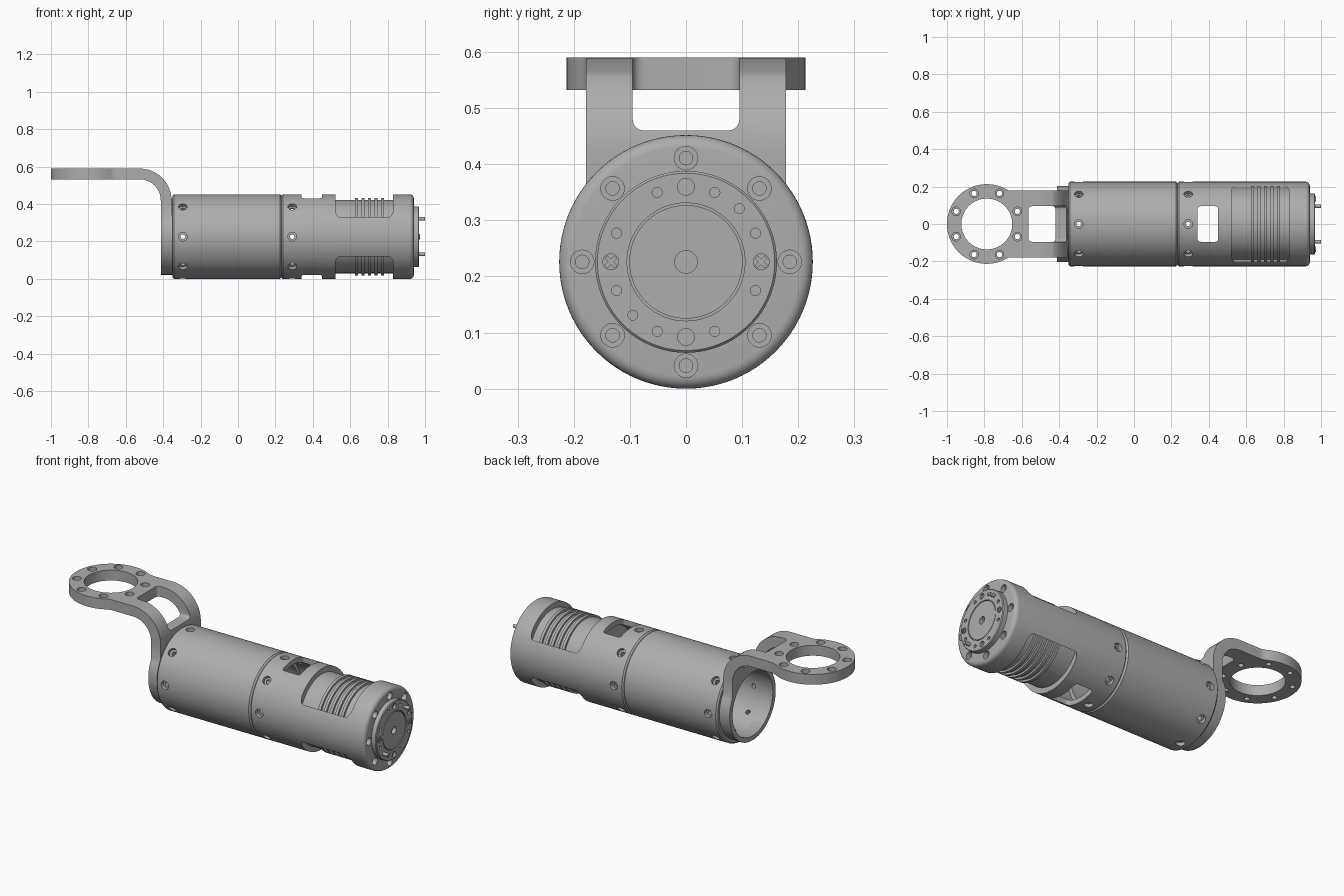
import bpy, bmesh
from math import pi, sin, cos, radians
from mathutils import Matrix

if "Cube" in bpy.data.objects:
    bpy.data.objects.remove(bpy.data.objects["Cube"], do_unlink=True)

C = 0.226                      # height of the barrel axis, also its radius
T = Matrix.Translation
ALONG_X = Matrix(((0, 0, 1), (1, 0, 0), (0, 1, 0))).to_4x4()
ALONG_Y = Matrix.Rotation(pi / 2, 4, 'X')
AXIS = T((0, 0, C)) @ ALONG_X

grey = bpy.data.materials.new("machined_grey")
grey.use_nodes = True
grey.diffuse_color = (0.42, 0.42, 0.42, 1)
grey.node_tree.nodes["Principled BSDF"].inputs["Base Color"].default_value = grey.diffuse_color


def lathe(bm, profile, mat, segs=96):
    """Spin (radius, distance) points around local z."""
    part = bmesh.new()
    vs = [part.verts.new((r, 0, t)) for r, t in profile]
    es = [part.edges.new((vs[i], vs[i + 1])) for i in range(len(vs) - 1)]
    if profile[0][0] > 0:
        es.append(part.edges.new((vs[-1], vs[0])))
    bmesh.ops.spin(part, geom=vs + es, axis=(0, 0, 1), cent=(0, 0, 0),
                   angle=2 * pi, steps=segs, use_duplicate=False)
    bmesh.ops.remove_doubles(part, verts=part.verts, dist=1e-5)
    add(bm, part, mat)


def prism(bm, pts, t0, t1, mat):
    """Extrude a flat outline from t0 to t1 on local z."""
    part = bmesh.new()
    face = part.faces.new([part.verts.new((a, b, t0)) for a, b in pts])
    top = bmesh.ops.extrude_face_region(part, geom=[face])["geom"]
    bmesh.ops.translate(part, vec=(0, 0, t1 - t0),
                        verts=[v for v in top if isinstance(v, bmesh.types.BMVert)])
    add(bm, part, mat)


def add(bm, part, mat):
    bmesh.ops.transform(part, matrix=mat, verts=part.verts)
    bmesh.ops.recalc_face_normals(part, faces=part.faces)
    tmp = bpy.data.meshes.new("tmp")
    part.to_mesh(tmp)
    part.free()
    bm.from_mesh(tmp)
    bpy.data.meshes.remove(tmp)


def rod(bm, r, t0, t1, mat, segs=24):
    lathe(bm, [(0, t0), (r, t0), (r, t1), (0, t1)], mat, segs)


def arc(cx, cy, r, a0, a1, n=12):
    return [(cx + r * cos(radians(a0 + (a1 - a0) * i / n)),
             cy + r * sin(radians(a0 + (a1 - a0) * i / n))) for i in range(n + 1)]


def rounded(x0, x1, y0, y1, r):
    return (arc(x1 - r, y1 - r, r, 0, 90, 6) + arc(x0 + r, y1 - r, r, 90, 180, 6)
            + arc(x0 + r, y0 + r, r, 180, 270, 6) + arc(x1 - r, y0 + r, r, 270, 360, 6))


def make(name, bm):
    me = bpy.data.meshes.new(name)
    bm.to_mesh(me)
    bm.free()
    me.materials.append(grey)
    ob = bpy.data.objects.new(name, me)
    bpy.context.scene.collection.objects.link(ob)
    return ob


def apply_modifiers(ob):
    dg = bpy.context.evaluated_depsgraph_get()
    me = bpy.data.meshes.new_from_object(ob.evaluated_get(dg))
    ob.modifiers.clear()
    ob.data = me


def combine(ob, bm, op='DIFFERENCE'):
    tool = make("tool", bm)
    tool.hide_render = True
    m = ob.modifiers.new("bool", 'BOOLEAN')
    m.object, m.operation, m.solver = tool, op, 'EXACT'
    apply_modifiers(ob)
    bpy.data.objects.remove(tool, do_unlink=True)


def finish(ob):
    ob.data.shade_smooth()
    ob.data.set_sharp_from_angle(angle=radians(32))


def counterbore(bm, mat, top, floor, end, r, hole):
    lathe(bm, [(0, top), (r, top), (r, floor), (hole, floor), (hole, end), (0, end)], mat, 24)


def side_holes(x, end):
    bm = bmesh.new()
    for i in range(8):
        mat = T((x, 0, C)) @ Matrix.Rotation(i * pi / 4, 4, 'X')
        counterbore(bm, mat, C + 0.02, C - 0.02, end, 0.023, 0.012)
    return bm


# Rear barrel: open tube with eight screw holes
bm = bmesh.new()
lathe(bm, [(0.178, -0.35), (0.218, -0.35), (C, -0.342), (C, 0.224), (0.218, 0.232), (0.178, 0.232)], AXIS)
rear = make("rear_barrel", bm)
combine(rear, side_holes(-0.295, 0.16))
finish(rear)

# Front barrel: tube with a closed nose
bm = bmesh.new()
nose = [(t, r) for r, t in arc(0.918, C - 0.022, 0.022, 90, 0, 6)]
lathe(bm, [(0, 0.85), (0.198, 0.85), (0.198, 0.25), (0.178, 0.25), (0.178, 0.232), (0.218, 0.232),
           (C, 0.24)] + nose + [(0, 0.94)], AXIS)
front = make("front_barrel", bm)
combine(front, side_holes(0.29, 0.18))
bm = bmesh.new()
prism(bm, rounded(0.34, 0.45, -0.095, 0.095, 0.015), -0.1, 0.6, Matrix())
prism(bm, rounded(0.52, 0.83, -0.2, 0.2, 0.025), -0.1, 0.6, Matrix())
for i in range(8):
    a = i * pi / 4
    counterbore(bm, AXIS @ T((0.185 * cos(a), 0.185 * sin(a), 0)), 0.96, 0.915, 0.895, 0.021, 0.012)
combine(front, bm)
finish(front)

# Ribbed motor core seen through the windows
profile = [(0, 0.47), (0.196, 0.47)]
for x in (0.625, 0.66, 0.695, 0.73, 0.765):
    profile += [(0.196, x), (0.207, x), (0.207, x + 0.016), (0.196, x + 0.016)]
profile += [(0.196, 0.86), (0, 0.86)]
bm = bmesh.new()
lathe(bm, profile, AXIS)
finish(make("motor_core", bm))

# Output flange with a groove, centre hole and bolt circle
bm = bmesh.new()
lathe(bm, [(0, 0.93), (0.162, 0.93), (0.162, 0.964), (0.158, 0.968), (0.105, 0.968), (0.105, 0.96),
           (0.101, 0.96), (0.101, 0.967), (0.02, 0.967), (0.02, 0.945), (0, 0.945)], AXIS)
flange = make("output_flange", bm)
bm = bmesh.new()
for i in range(8):
    a = (i + 0.5) * pi / 4
    rod(bm, 0.009, 0.95, 0.98, AXIS @ T((0.134 * cos(a), 0.134 * sin(a), 0)), 16)
for s in (-1, 1):
    rod(bm, 0.015, 0.955, 0.98, AXIS @ T((0, s * 0.134, 0)))
combine(flange, bm)
finish(flange)

# Cross-head screws and locating pins on the flange
for s, side in ((-1, "right"), (1, "left")):
    place = AXIS @ T((s * 0.134, 0, 0))
    bm = bmesh.new()
    rod(bm, 0.015, 0.95, 0.973, place)
    screw = make("flange_screw_" + side, bm)
    for turn in (pi / 4, -pi / 4):
        bm = bmesh.new()
        prism(bm, rounded(-0.012, 0.012, -0.003, 0.003, 0.001), 0.966, 0.98,
              place @ Matrix.Rotation(turn, 4, 'Z'))
        combine(screw, bm)
    finish(screw)
    bm = bmesh.new()
    rod(bm, 0.0095, 0.95, 1.0, AXIS @ T((s * 0.095, s * 0.095, 0)))
    finish(make("locating_pin_" + side, bm))

# Bracket: bent arm, horizontal ring plate and vertical ring plate
RX = -0.787
bm = bmesh.new()
prism(bm, [(-0.6, 0.532)] + arc(-0.525, 0.42, 0.112, 90, 0) + [(-0.413, 0.22), (-0.355, 0.22)]
      + arc(-0.525, 0.42, 0.17, 0, 90) + [(-0.6, 0.59)], -0.178, 0.178, ALONG_Y)
bracket = make("bracket", bm)
bm = bmesh.new()
prism(bm, arc(RX, 0, 0.213, 60.6, 299.4, 60) + arc(-0.653, -0.238, 0.06, 119.4, 90, 6)
      + [(-0.56, -0.178), (-0.56, 0.178)] + arc(-0.653, 0.238, 0.06, 270, 240.6, 6),
      0.532, 0.59, Matrix())
combine(bracket, bm, 'UNION')
bm = bmesh.new()
rod(bm, 0.204, -0.413, -0.345, AXIS, 96)
combine(bracket, bm, 'UNION')
bm = bmesh.new()
rod(bm, 0.178, -0.5, -0.2, AXIS, 96)
rod(bm, 0.136, 0.4, 0.7, T((RX, 0, 0)), 64)
prism(bm, rounded(-0.565, -0.42, -0.095, 0.095, 0.02), 0.46, 0.7, Matrix())
for i in range(8):
    a = (i + 0.5) * pi / 4
    counterbore(bm, T((RX + 0.177 * cos(a), 0.177 * sin(a), 0)), 0.62, 0.565, 0.5, 0.023, 0.014)
combine(bracket, bm)
bm = bmesh.new()
prism(bm, rounded(-0.095, 0.095, 0.46, 0.75, 0.02), -0.45, -0.25, ALONG_X)
combine(bracket, bm)
bevel = bracket.modifiers.new("bevel", 'BEVEL')
bevel.width, bevel.segments, bevel.angle_limit = 0.004, 2, radians(50)
apply_modifiers(bracket)
finish(bracket)
